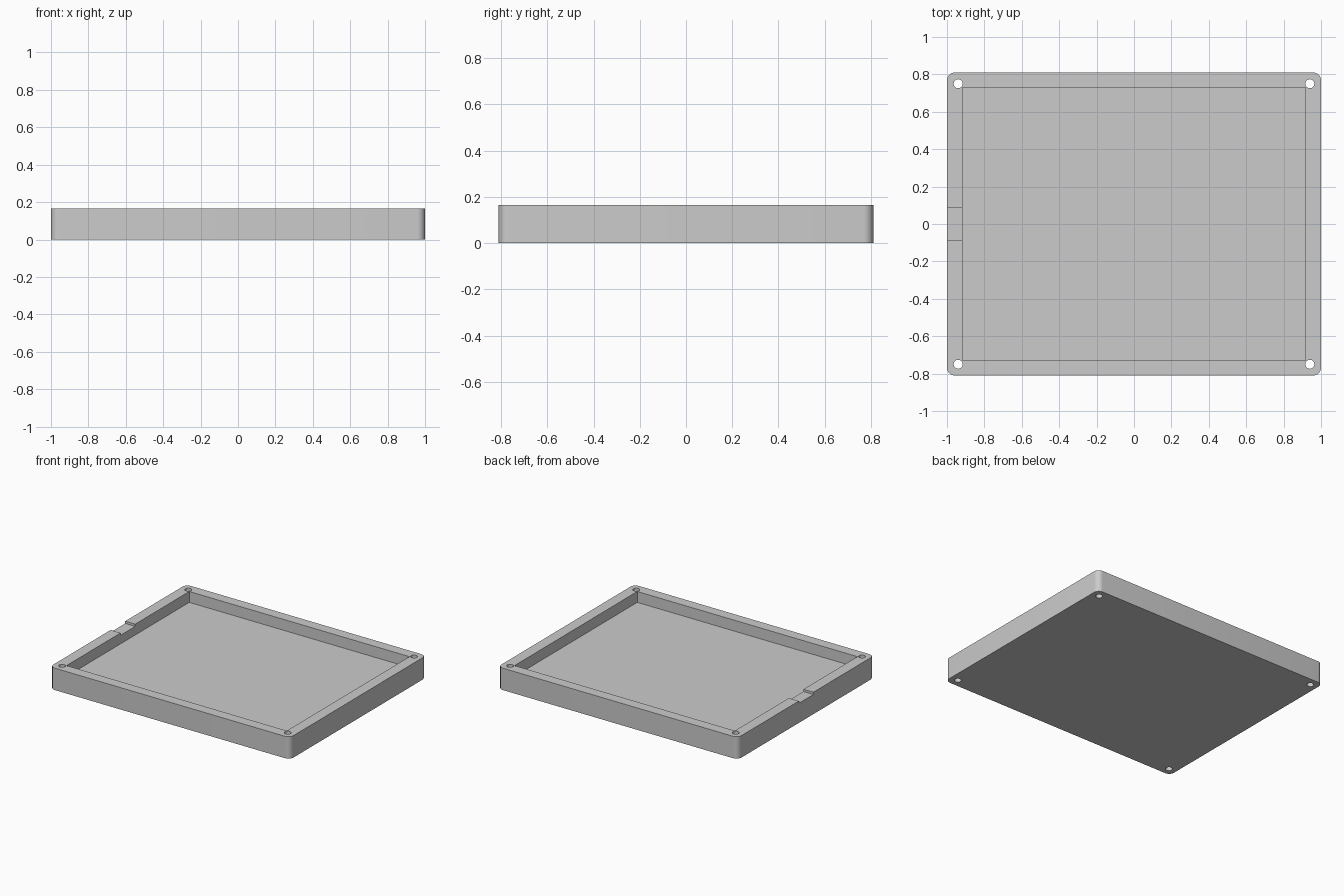
import bpy
import bmesh
import math
from mathutils import Matrix, Vector

cube = bpy.data.objects.get("Cube")
if cube:
    bpy.data.objects.remove(cube, do_unlink=True)

HALF_X, HALF_Y, HEIGHT = 1.0, 0.81, 0.165
WALL, FLOOR = 0.083, 0.083
CORNER = 0.042
HOLE_X, HOLE_Y, HOLE_R = 0.94, 0.75, 0.024
NOTCH_HALF, NOTCH_DEPTH = 0.087, 0.017

grey = bpy.data.materials.new("plain grey")
grey.use_nodes = True
grey.diffuse_color = (0.6, 0.6, 0.6, 1)
grey.node_tree.nodes["Principled BSDF"].inputs["Base Color"].default_value = (0.6, 0.6, 0.6, 1)


def finish(name, bm):
    mesh = bpy.data.meshes.new(name)
    bm.to_mesh(mesh)
    bm.free()
    mesh.materials.append(grey)
    obj = bpy.data.objects.new(name, mesh)
    bpy.context.collection.objects.link(obj)
    return obj


def box(name, low, high, radius=0):
    """Box between two corners, with optional rounded upright edges."""
    low, high = Vector(low), Vector(high)
    bm = bmesh.new()
    place = Matrix.Translation((low + high) / 2) @ Matrix.Diagonal((*(high - low), 1))
    bmesh.ops.create_cube(bm, size=1, matrix=place)
    if radius:
        upright = [e for e in bm.edges
                   if abs(e.verts[0].co.z - e.verts[1].co.z) > HEIGHT / 2]
        bmesh.ops.bevel(bm, geom=upright, offset=radius, offset_type='OFFSET',
                        segments=8, profile=0.5, affect='EDGES')
    return finish(name, bm)


def pin(name, x, y):
    bm = bmesh.new()
    bmesh.ops.create_cone(bm, cap_ends=True, segments=32, radius1=HOLE_R, radius2=HOLE_R,
                          depth=HEIGHT * 2, matrix=Matrix.Translation((x, y, HEIGHT / 2)))
    return finish(name, bm)


# Solid block with rounded corners
tray = box("tray", (-HALF_X, -HALF_Y, 0), (HALF_X, HALF_Y, HEIGHT), CORNER)

# Cutters: recess, notch in the right rim, four screw holes
inner_x, inner_y = HALF_X - WALL, HALF_Y - WALL + 0.003
cutters = [
    box("recess_cutter", (-inner_x, -inner_y, FLOOR), (inner_x, inner_y, HEIGHT * 2)),
    box("notch_cutter", (-HALF_X * 1.1, -NOTCH_HALF, HEIGHT - NOTCH_DEPTH),
        (-inner_x + WALL, NOTCH_HALF, HEIGHT * 2)),
]
cutters += [pin("hole_cutter", sx * HOLE_X, sy * HOLE_Y) for sx in (-1, 1) for sy in (-1, 1)]

bpy.ops.object.select_all(action='DESELECT')
bpy.context.view_layer.objects.active = tray
tray.select_set(True)
for cutter in cutters:
    cutter.hide_render = True
    cut = tray.modifiers.new("cut", 'BOOLEAN')
    cut.operation = 'DIFFERENCE'
    cut.solver = 'EXACT'
    cut.object = cutter
    bpy.ops.object.modifier_apply(modifier=cut.name)
for cutter in cutters:
    bpy.data.objects.remove(cutter, do_unlink=True)

bpy.ops.object.shade_smooth_by_angle(angle=math.radians(30))
